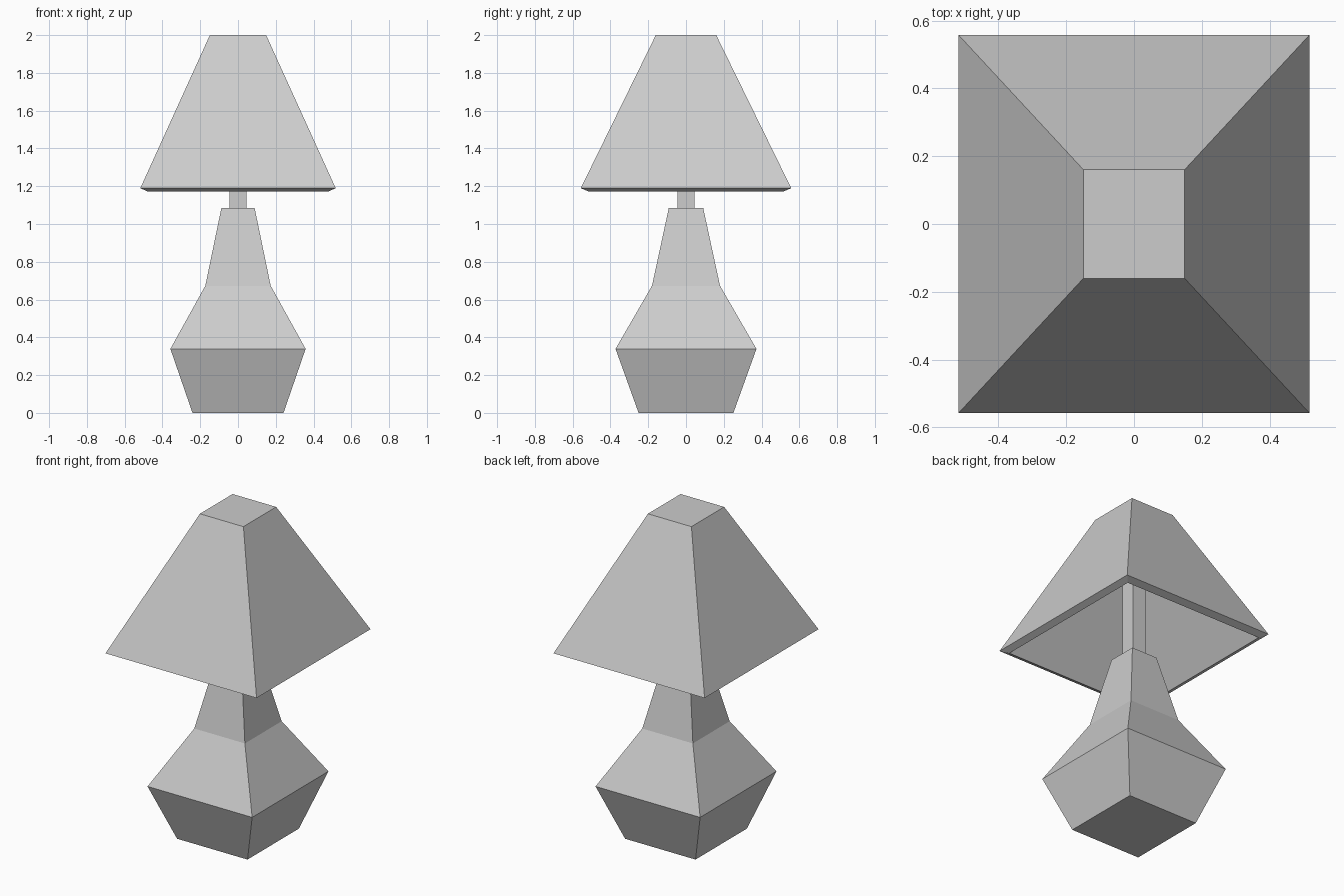
import bpy
import bmesh

cube = bpy.data.objects.get("Cube")
if cube:
    bpy.data.objects.remove(cube, do_unlink=True)

# One plain grey for the whole lamp
GREY = (0.604, 0.604, 0.604, 1.0)
grey = bpy.data.materials.new("mid_grey")
grey.use_nodes = True
grey.diffuse_color = GREY
grey.node_tree.nodes["Principled BSDF"].inputs["Base Color"].default_value = GREY

CORNERS = ((-1, -1), (1, -1), (1, 1), (-1, 1))


def square_loft(name, profile):
    """Skin rectangular rings (half width, half depth, height) and cap both ends."""
    bm = bmesh.new()
    rings = [[bm.verts.new((sx * w, sy * d, z)) for sx, sy in CORNERS]
             for w, d, z in profile]
    for lower, upper in zip(rings, rings[1:]):
        for i in range(4):
            j = (i + 1) % 4
            bm.faces.new((lower[i], lower[j], upper[j], upper[i]))
    bm.faces.new(rings[0])
    bm.faces.new(rings[-1])
    bmesh.ops.recalc_face_normals(bm, faces=bm.faces)
    mesh = bpy.data.meshes.new(name)
    bm.to_mesh(mesh)
    bm.free()
    mesh.materials.append(grey)
    obj = bpy.data.objects.new(name, mesh)
    bpy.context.collection.objects.link(obj)
    return obj


# Faceted base with a tapering neck
square_loft("lamp_base", [
    (0.241, 0.251, 0.0),
    (0.358, 0.373, 0.339),
    (0.173, 0.18, 0.673),
    (0.088, 0.091, 1.085),
])

# Square rod that carries the shade
square_loft("shade_rod", [(0.045, 0.046, 1.08), (0.045, 0.046, 1.9)])

# Hollow shade: outer wall, slanted rim, and inner wall closing in on the rod
square_loft("lamp_shade", [
    (0.149, 0.16, 2.0),
    (0.517, 0.557, 1.19),
    (0.479, 0.516, 1.172),
    (0.045, 0.046, 1.89),
])
